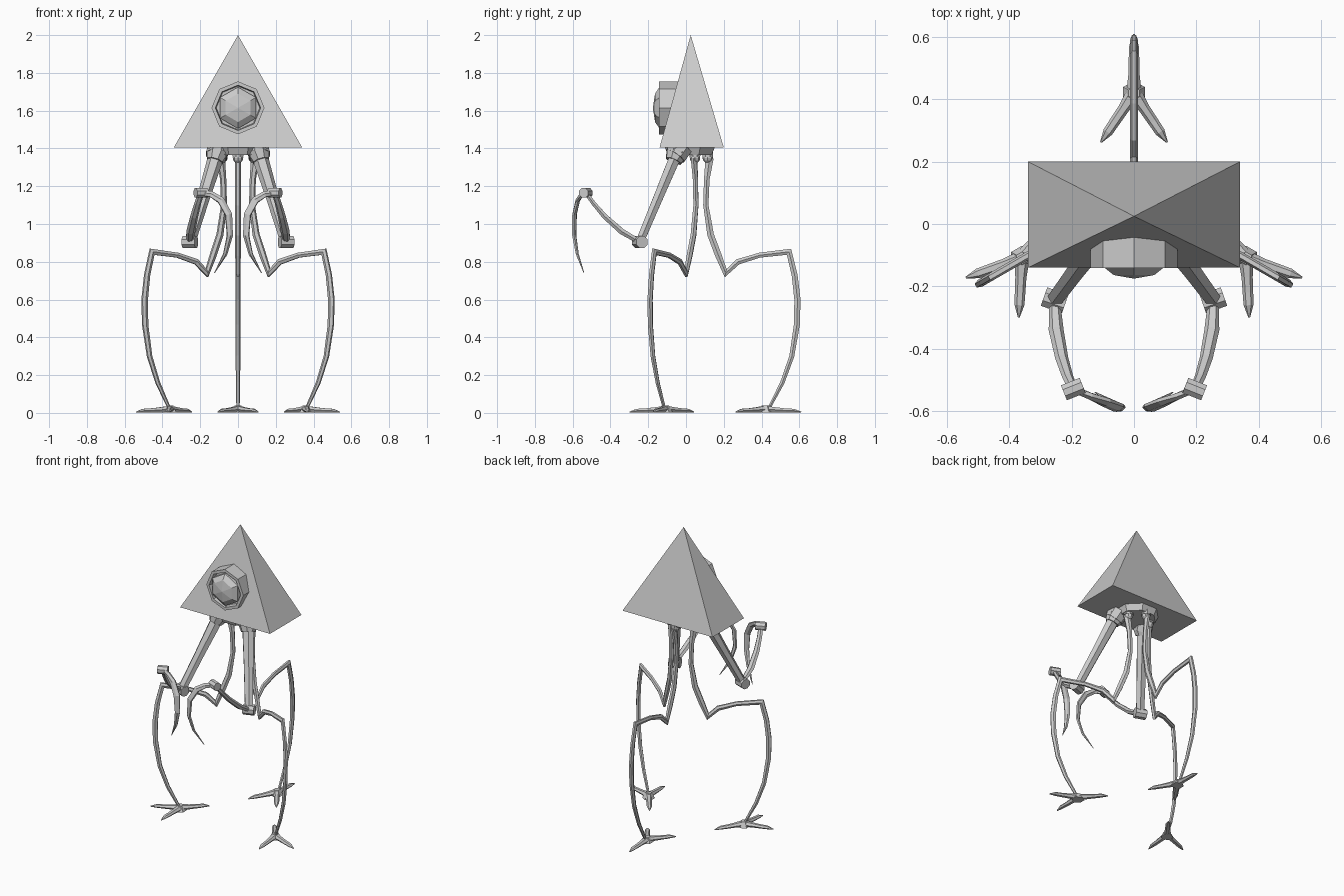
import bpy, bmesh, math
from mathutils import Vector

cube = bpy.data.objects.get("Cube")
if cube:
    bpy.data.objects.remove(cube)

grey = bpy.data.materials.new("plain grey")
grey.use_nodes = True
grey.diffuse_color = (0.6, 0.6, 0.6, 1)
grey.node_tree.nodes["Principled BSDF"].inputs["Base Color"].default_value = (0.6, 0.6, 0.6, 1)


def finish(name, bm):
    bmesh.ops.recalc_face_normals(bm, faces=bm.faces)
    mesh = bpy.data.meshes.new(name)
    bm.to_mesh(mesh)
    bm.free()
    mesh.materials.append(grey)
    obj = bpy.data.objects.new(name, mesh)
    bpy.context.collection.objects.link(obj)
    return obj


def skin(bm, rings):
    """Bridge equal-sized rings of points and cap both ends."""
    rows = [[bm.verts.new(p) for p in ring] for ring in rings]
    n = len(rows[0])
    for a, b in zip(rows, rows[1:]):
        for i in range(n):
            bm.faces.new((a[i], a[(i + 1) % n], b[(i + 1) % n], b[i]))
    bm.faces.new(rows[0])
    bm.faces.new(rows[-1])


def sweep(name, path, widths, depths, side, sides=6, turn=0.0):
    """Limb along a path; width lies along side, depth across it."""
    pts = [Vector(p) for p in path]
    rings = []
    for i, p in enumerate(pts):
        before = (p - pts[max(i - 1, 0)]).normalized()
        after = (pts[min(i + 1, len(pts) - 1)] - p).normalized()
        tangent = (before + after).normalized()
        mitre = 1.0
        if 0 < i < len(pts) - 1:
            mitre = 1 / max(before.dot(tangent), 0.7)
        u = Vector(side)
        u = (u - tangent * u.dot(tangent)).normalized()
        v = tangent.cross(u)
        ring = []
        for k in range(sides):
            a = math.tau * k / sides + turn
            ring.append(p + u * math.cos(a) * widths[i] / 2
                        + v * math.sin(a) * depths[i] / 2 * mitre)
        rings.append(ring)
    bm = bmesh.new()
    skin(bm, rings)
    return finish(name, bm)


def rod(name, a, b, r1, r2, sides=8):
    axis = Vector(b) - Vector(a)
    side = (1, 0, 0) if abs(axis.normalized().x) < 0.9 else (0, 1, 0)
    return sweep(name, [a, b], [2 * r1, 2 * r2], [2 * r1, 2 * r2], side, sides, math.pi / sides)


def ball(name, centre, radius):
    bm = bmesh.new()
    bmesh.ops.create_uvsphere(bm, u_segments=8, v_segments=6, radius=radius)
    bmesh.ops.translate(bm, vec=centre, verts=bm.verts)
    return finish(name, bm)


# Pyramid body
bm = bmesh.new()
base = [bm.verts.new((x, y, 1.405)) for x, y in
        ((-0.34, -0.14), (0.34, -0.14), (0.34, 0.2), (-0.34, 0.2))]
apex = bm.verts.new((0, 0.025, 2))
bm.faces.new(base)
for i in range(4):
    bm.faces.new((base[i], base[(i + 1) % 4], apex))
finish("pyramid_body", bm)


# Eye: recessed octagonal housing and a faceted lens
def eye_ring(radius, y, sides):
    return [(radius * math.sin(math.tau * k / sides), y,
             1.615 + radius * math.cos(math.tau * k / sides)) for k in range(sides)]


bm = bmesh.new()
skin(bm, [eye_ring(r, y, 8) for r, y in
          ((0.14, 0.0), (0.14, -0.142), (0.12, -0.142), (0.115, -0.11))])
finish("eye_housing", bm)
bm = bmesh.new()
skin(bm, [eye_ring(r, y, 6) for r, y in
          ((0.11, -0.1), (0.11, -0.14), (0.075, -0.164), (0.003, -0.175))])
finish("eye_lens", bm)

# Hub below the body
rod("hub", (0, 0.02, 1.41), (0, 0.02, 1.365), 0.145, 0.125)


# Feet: two toes ahead, one behind
def foot(name, x, y, heading):
    rod(name + "_ankle", (x, y, 0.002), (x, y, 0.038), 0.04, 0.02, 6)
    for n, offset in enumerate((-34, 34, 180)):
        a = math.radians(heading + offset)
        d = Vector((math.cos(a), math.sin(a), 0))
        path = [Vector((x, y, 0.02)) + d * t for t in (0, 0.06, 0.11, 0.15, 0.19)]
        for p, z in zip(path, (0.02, 0.016, 0.013, 0.012, 0.004)):
            p.z = z
        sweep(f"{name}_toe_{n}", path, [0.05, 0.036, 0.034, 0.032, 0.006],
              [0.04, 0.03, 0.024, 0.022, 0.006], (-d.y, d.x, 0))


# Legs: one bent outline placed in three directions from its knee
LEG = [(-0.085, 1.35), (-0.1, 1.236), (-0.105, 1.1), (-0.08, 0.944), (-0.04, 0.838),
       (0, 0.74), (0.065, 0.8), (0.18, 0.835), (0.335, 0.853),
       (0.365, 0.73), (0.38, 0.6), (0.377, 0.467), (0.35, 0.3), (0.3, 0.16), (0.235, 0.035)]
LEG_W = [0.03] * 5 + [0.026] * 4 + [0.026] * 4 + [0.022, 0.018]
LEG_D = [0.05, 0.034, 0.032, 0.04, 0.04, 0.036, 0.034, 0.03, 0.034,
         0.036, 0.038, 0.036, 0.03, 0.026, 0.018]


def leg(name, knee, angle, foot_spot, heading):
    a = math.radians(angle)
    d = Vector((math.cos(a), math.sin(a), 0))
    k = Vector((knee[0], knee[1], 0))
    path = [k + d * r + Vector((0, 0, z)) for r, z in LEG]
    sweep(name, path, LEG_W, LEG_D, (-d.y, d.x, 0))
    top = k - d * 0.095
    rod(name + "_socket", top + Vector((0, 0, 1.4)), top + Vector((0, 0, 1.355)), 0.032, 0.03)
    ball(name + "_ball", top + Vector((0, 0, 1.35)), 0.028)
    foot(name + "_foot", *foot_spot, heading)


leg("back_leg", (0, 0.21), 90, (0, 0.42), -90)
leg("left_leg", (0.165, 0), -30, (0.36, -0.11), -53)
leg("right_leg", (-0.165, 0), 210, (-0.36, -0.11), 233)

# Arms with curved claws
for name, s in (("left", 1), ("right", -1)):
    def m(*p):
        return Vector((s * p[0], p[1], p[2]))

    shoulder, elbow, wrist = m(0.115, -0.055, 1.36), m(0.255, -0.245, 0.905), m(0.195, -0.53, 1.165)
    down = (elbow - shoulder).normalized()
    rod(name + "_shoulder_mount", m(0.1, -0.02, 1.41), shoulder, 0.06, 0.06)
    rod(name + "_shoulder_collar", shoulder - down * 0.02, shoulder + down * 0.03, 0.062, 0.045)
    sweep(name + "_upper_arm", [shoulder, shoulder.lerp(elbow, 0.5), elbow],
          [0.085, 0.068, 0.06], [0.07, 0.058, 0.05], (1, 0, 0), 6)
    rod(name + "_elbow", elbow - m(0.034, 0.012, 0), elbow + m(0.034, 0.012, 0), 0.034, 0.034)
    sweep(name + "_forearm",
          [elbow, m(0.25, -0.34, 0.96), m(0.232, -0.43, 1.04), m(0.213, -0.49, 1.11), wrist],
          [0.035, 0.048, 0.042, 0.036, 0.032], [0.03, 0.036, 0.032, 0.026, 0.024], (1, 0, 0), 6)
    rod(name + "_wrist", wrist - m(0.03, -0.012, 0), wrist + m(0.03, -0.012, 0), 0.028, 0.028)
    sweep(name + "_claw",
          [wrist, m(0.14, -0.553, 1.157), m(0.09, -0.573, 1.125), m(0.05, -0.59, 1.05),
           m(0.043, -0.592, 0.94), m(0.068, -0.575, 0.84), m(0.125, -0.54, 0.74)],
          [0.022, 0.024, 0.024, 0.022, 0.02, 0.016, 0.003],
          [0.03, 0.036, 0.042, 0.042, 0.036, 0.024, 0.003], (0.4, 0.9 * s, 0), 6)
